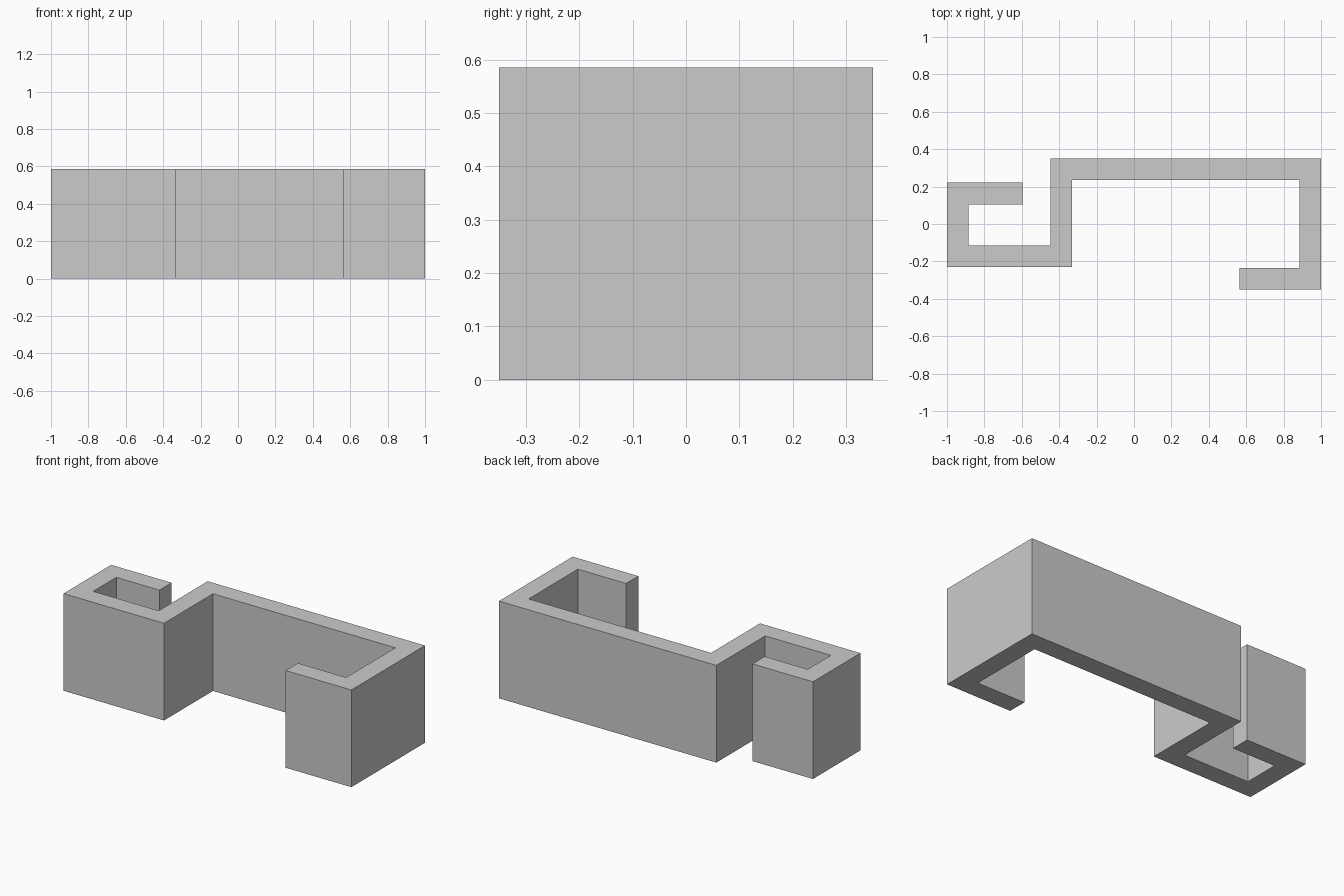
import bpy
import bmesh
from mathutils import Vector

cube = bpy.data.objects.get("Cube")
if cube:
    bpy.data.objects.remove(cube, do_unlink=True)

HEIGHT = 0.585
HALF = 0.058  # half the strip thickness

# Centre line of the bent strip, from the small hook to the large hook
path = [Vector(p) for p in (
    (-0.597, 0.163), (-0.942, 0.163), (-0.942, -0.173), (-0.389, -0.173),
    (-0.389, 0.292), (0.942, 0.292), (0.942, -0.292), (0.563, -0.292))]


def offset_line(points, distance):
    """Shift a right-angled path sideways, with mitred corners."""
    normals = []
    for a, b in zip(points, points[1:]):
        d = (b - a).normalized()
        normals.append(Vector((-d.y, d.x)))
    shifted = []
    for i, p in enumerate(points):
        if i == 0:
            n = normals[0]
        elif i == len(points) - 1:
            n = normals[-1]
        else:
            n = normals[i - 1] + normals[i]
        shifted.append(p + n * distance)
    return shifted


# Plain grey material
grey = bpy.data.materials.new("light grey")
colour = (0.6, 0.6, 0.6, 1.0)
grey.diffuse_color = colour
grey.use_nodes = True
grey.node_tree.nodes["Principled BSDF"].inputs["Base Color"].default_value = colour

# Closed outline, extruded upward into the clip body
outline = offset_line(path, HALF) + offset_line(path, -HALF)[::-1]
bm = bmesh.new()
base = bm.faces.new([bm.verts.new((p.x, p.y, 0)) for p in outline])
result = bmesh.ops.extrude_face_region(bm, geom=[base], use_keep_orig=True)
top = [v for v in result["geom"] if isinstance(v, bmesh.types.BMVert)]
bmesh.ops.translate(bm, verts=top, vec=(0, 0, HEIGHT))
bmesh.ops.recalc_face_normals(bm, faces=bm.faces[:])

mesh = bpy.data.meshes.new("bent_clip")
bm.to_mesh(mesh)
bm.free()
mesh.materials.append(grey)
clip = bpy.data.objects.new("bent_clip", mesh)
bpy.context.collection.objects.link(clip)
